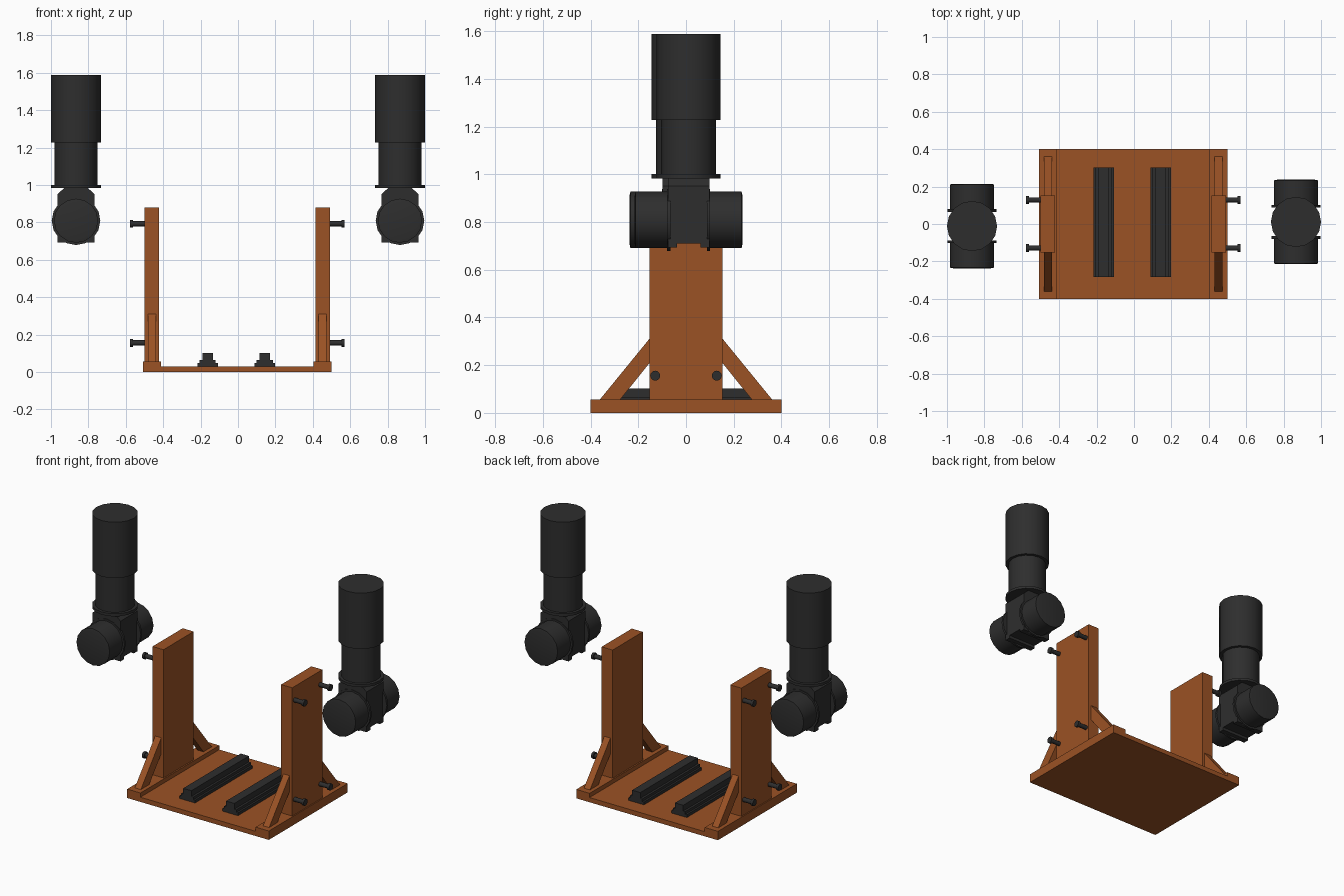
import bpy, bmesh, math
from mathutils import Matrix, Vector

if "Cube" in bpy.data.objects:
    bpy.data.objects.remove(bpy.data.objects["Cube"])


def material(name, rgb):
    m = bpy.data.materials.new(name)
    m.diffuse_color = (*rgb, 1)
    m.use_nodes = True
    m.node_tree.nodes["Principled BSDF"].inputs["Base Color"].default_value = m.diffuse_color
    return m


BROWN = material("rust brown", (0.33, 0.085, 0.018))
BLACK = material("motor black", (0.027, 0.027, 0.027))


def finish(name, bm, mat, smooth=False):
    bmesh.ops.recalc_face_normals(bm, faces=bm.faces)
    me = bpy.data.meshes.new(name)
    bm.to_mesh(me)
    bm.free()
    me.materials.append(mat)
    ob = bpy.data.objects.new(name, me)
    bpy.context.collection.objects.link(ob)
    if smooth:
        bpy.ops.object.select_all(action='DESELECT')
        ob.select_set(True)
        bpy.context.view_layer.objects.active = ob
        bpy.ops.object.shade_smooth_by_angle(angle=math.radians(35))
    return ob


def prism(name, pts, lo, hi, axis, mat, place=Matrix()):
    """Extrude a profile: (y,z) points along x, or (x,z) points along y."""
    bm = bmesh.new()
    mk = (lambda p: (lo, *p)) if axis == 'x' else (lambda p: (p[0], lo, p[1]))
    face = bm.faces.new([bm.verts.new(mk(p)) for p in pts])
    ext = bmesh.ops.extrude_face_region(bm, geom=[face])
    step = Vector((hi - lo, 0, 0)) if axis == 'x' else Vector((0, hi - lo, 0))
    bmesh.ops.translate(bm, vec=step, verts=[v for v in ext['geom'] if isinstance(v, bmesh.types.BMVert)])
    bm.transform(place)
    return finish(name, bm, mat)


def lathe(name, profile, place, mat, sides=16):
    """Stack of (radius, height) rings about z, capped, then placed."""
    bm = bmesh.new()
    rings = [[bm.verts.new((r * math.cos(2 * math.pi * i / sides), r * math.sin(2 * math.pi * i / sides), h))
              for i in range(sides)] for r, h in profile]
    for a, b in zip(rings, rings[1:]):
        for i in range(sides):
            j = (i + 1) % sides
            bm.faces.new((a[i], a[j], b[j], b[i]))
    bm.faces.new(rings[0])
    bm.faces.new(rings[-1])
    bm.transform(place)
    return finish(name, bm, mat, True)


CX = -0.004  # frame centre

# base tray with raised side strips
prism("base", [(CX - .503, 0), (CX + .503, 0), (CX + .503, .057), (CX + .409, .057), (CX + .409, .03),
               (CX - .409, .03), (CX - .409, .057), (CX - .503, .057)], -.4, .4, 'y', BROWN)

# stepped floor rails
for side, x in (("left", -.162), ("right", .143)):
    half = [(.055, .03), (.055, .048), (.043, .048), (.043, .065), (.029, .065), (.029, .102)]
    pts = [(x + a, z) for a, z in half] + [(x - a, z) for a, z in reversed(half)]
    prism(side + "_rail", pts, -.283, .301, 'y', BLACK)

for side, s in (("left", -1), ("right", 1)):
    frame = Matrix.Translation((CX, 0, 0)) @ Matrix.Diagonal((s, 1, 1, 1))
    # upright post
    prism(side + "_post", [(-.153, .057), (.153, .057), (.153, .88), (-.153, .88)],
          .418, .496, 'x', BROWN, frame)
    for end, e in (("front", -1), ("back", 1)):
        # diagonal brace
        prism(f"{side}_{end}_brace", [(e * .36, .057), (e * .275, .057), (e * .152, .21), (e * .152, .312)],
              .434, .477, 'x', BROWN, frame)
        # bolts
        for level, z in (("lower", .156), ("upper", .793)):
            place = frame @ Matrix.Translation((.49, e * .129, z)) @ Matrix.Rotation(math.pi / 2, 4, 'Y')
            lathe(f"{side}_{end}_{level}_bolt",
                  [(.014, 0), (.014, .068), (.021, .068), (.021, .084)], place, BLACK, 12)

    # gear motor, the second one turned half round
    turn = Matrix.Rotation(0 if s > 0 else math.pi, 4, 'Z')
    motor = turn @ Matrix.Translation((.866, .011, 0))
    lathe(side + "_motor",
          [(.134, .983), (.134, 1.0), (.115, 1.0), (.115, 1.228), (.134, 1.228), (.134, 1.587)], motor, BLACK)
    # gearbox housing and neck
    prism(side + "_gearbox", [(-.1, .71), (.1, .71), (.1, .95), (.062, .985), (-.062, .985), (-.1, .95)],
          -.087, .087, 'y', BLACK, motor)
    # feet under the housing
    for end, y in (("front", -.087), ("back", .049)):
        prism(f"{side}_{end}_gearbox_foot", [(-.1, .692), (.1, .692), (.1, .712), (-.1, .712)],
              y, y + .038, 'y', BLACK, motor)
    # horizontal drum with flanges
    half = [(.1, .226), (.118, .222), (.118, .09), (.13, .09), (.13, .076)]
    drum = [(r, -h) for r, h in half] + [(.1, -.076), (.1, .076)] + [(r, h) for r, h in reversed(half)]
    lathe(side + "_drum", drum,
          motor @ Matrix.Translation((0, 0, .809)) @ Matrix.Rotation(math.pi / 2, 4, 'X'), BLACK)
